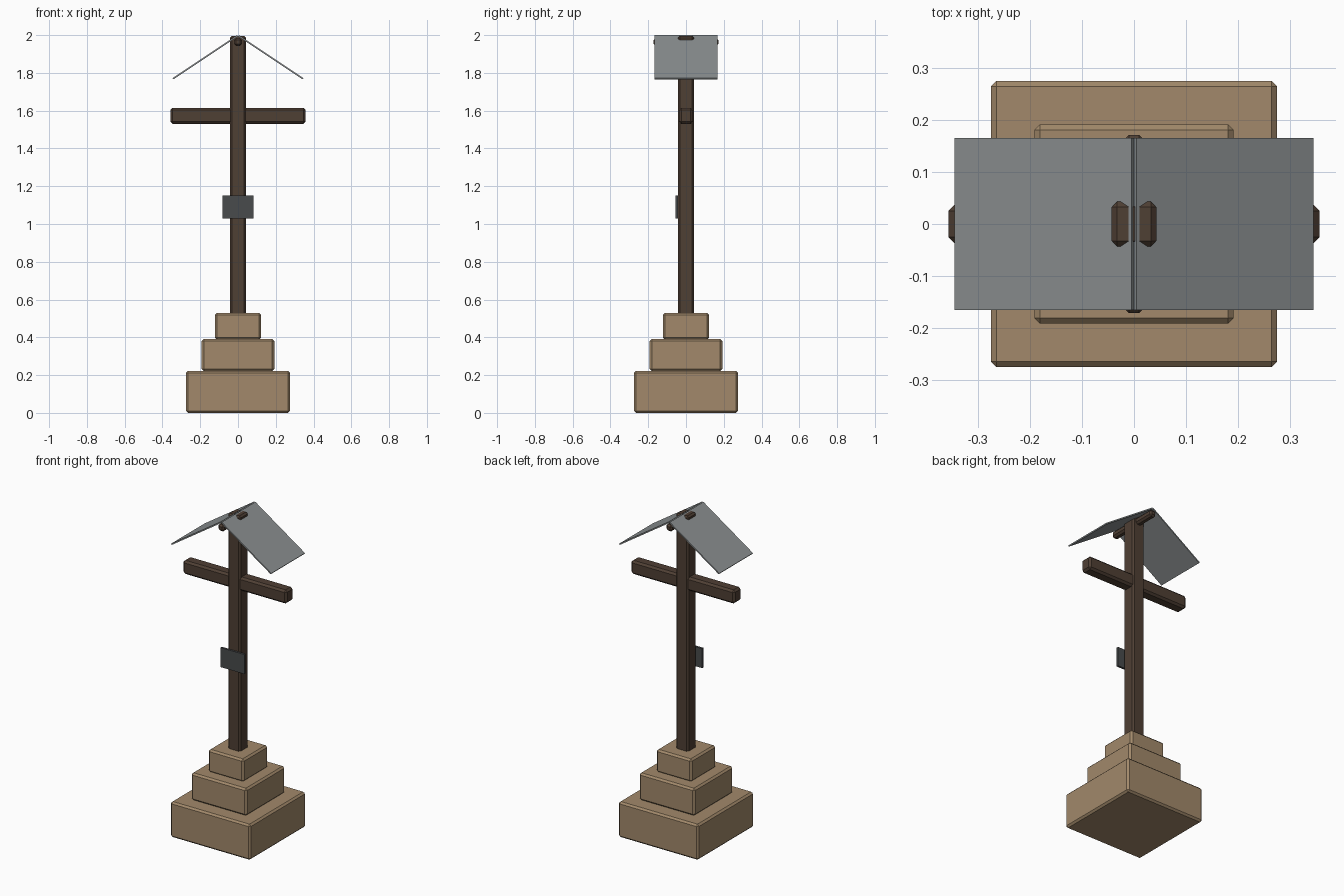
import bpy, bmesh, math
from mathutils import Matrix

if "Cube" in bpy.data.objects:
    bpy.data.objects.remove(bpy.data.objects["Cube"])


def material(name, rgb):
    m = bpy.data.materials.new(name)
    m.diffuse_color = (*rgb, 1)
    m.use_nodes = True
    m.node_tree.nodes["Principled BSDF"].inputs["Base Color"].default_value = m.diffuse_color
    return m


stone = material("sandstone", (0.36, 0.25, 0.145))
wood = material("dark_wood", (0.078, 0.05, 0.034))
metal = material("grey_sheet_metal", (0.26, 0.28, 0.285))
slate = material("dark_plaque", (0.065, 0.07, 0.072))


def box(name, lo, hi, mat, bevel=0.0):
    """Box between two corners with single-segment chamfered edges."""
    bm = bmesh.new()
    bmesh.ops.create_cube(bm, size=1)
    for v in bm.verts:
        v.co = [lo[i] + (v.co[i] + 0.5) * (hi[i] - lo[i]) for i in range(3)]
    if bevel:
        bmesh.ops.bevel(bm, geom=bm.edges[:], offset=bevel, segments=1,
                        affect='EDGES', profile=0.5)
    me = bpy.data.meshes.new(name)
    bm.to_mesh(me)
    bm.free()
    me.materials.append(mat)
    ob = bpy.data.objects.new(name, me)
    bpy.context.collection.objects.link(ob)
    return ob


# Stepped stone plinth
for name, r, z0, z1 in (("lower_step", 0.276, 0.0, 0.222),
                        ("middle_step", 0.192, 0.222, 0.392),
                        ("upper_step", 0.122, 0.388, 0.53)):
    box(name, (-r, -r, z0), (r, r, z1), stone, 0.011)

# Wooden cross
box("post", (-0.043, -0.043, 0.52), (0.043, 0.043, 1.996), wood, 0.01)
box("crossbar", (-0.358, -0.037, 1.53), (0.358, 0.037, 1.615), wood, 0.012)

# Ridge pole under the roof
box("ridge_pole", (-0.021, -0.172, 1.942), (0.021, 0.172, 1.984), wood, 0.011)

# Plaque on the front of the post
box("plaque", (-0.082, -0.055, 1.03), (0.082, -0.042, 1.152), slate)

# Two sloping roof sheets meeting at the ridge
slope = math.radians(33.7)
for name, side in (("roof_right", 1), ("roof_left", -1)):
    x0, x1 = sorted((0, side * 0.411))
    sheet = box(name, (x0, -0.166, 0), (x1, 0.166, 0.008), metal)
    sheet.data.transform(Matrix.Translation((0, 0, 1.9933))
                         @ Matrix.Rotation(side * slope, 4, 'Y'))
